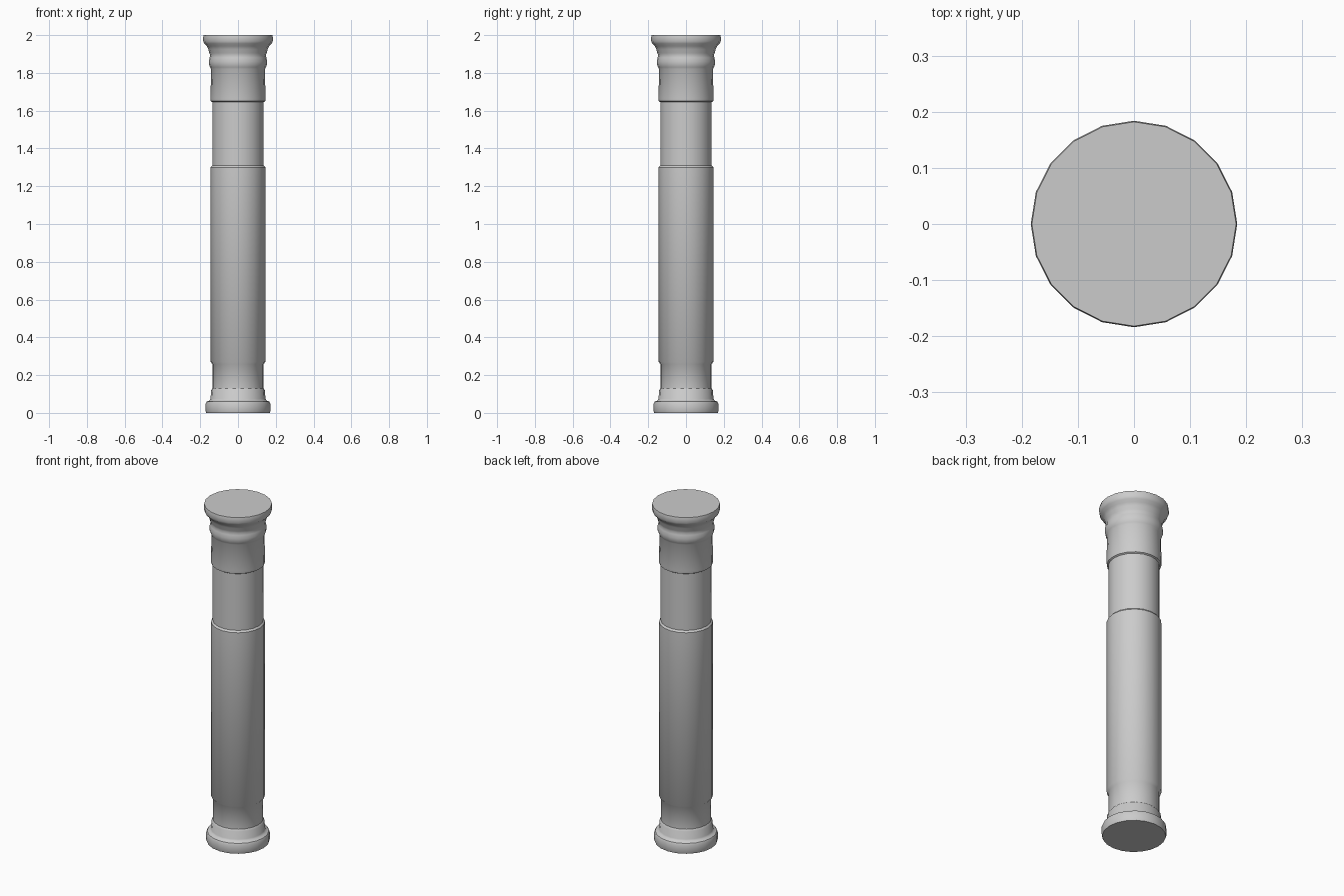
import bpy, bmesh, math

if "Cube" in bpy.data.objects:
    bpy.data.objects.remove(bpy.data.objects["Cube"])

SIDES = 20


def lathe(name, profile, cap_bottom=False, cap_top=False):
    """Revolve a list of (radius, z) points around the z axis."""
    bm = bmesh.new()
    rings = []
    for r, z in profile:
        rings.append([bm.verts.new((r * math.cos(2 * math.pi * i / SIDES),
                                    r * math.sin(2 * math.pi * i / SIDES), z))
                      for i in range(SIDES)])
    for a, b in zip(rings, rings[1:]):
        for i in range(SIDES):
            j = (i + 1) % SIDES
            bm.faces.new((a[i], a[j], b[j], b[i]))
    if cap_bottom:
        bm.faces.new(rings[0][::-1])
    if cap_top:
        bm.faces.new(rings[-1])
    mesh = bpy.data.meshes.new(name)
    bm.to_mesh(mesh)
    bm.free()
    obj = bpy.data.objects.new(name, mesh)
    bpy.context.collection.objects.link(obj)
    bpy.ops.object.select_all(action='DESELECT')
    obj.select_set(True)
    bpy.context.view_layer.objects.active = obj
    bpy.ops.object.shade_smooth_by_angle(angle=math.radians(40))
    return obj


# Stepped foot with a rounded plinth
lathe("base", [(0.168, 0), (0.171, 0.008), (0.171, 0.05), (0.166, 0.06),
               (0.152, 0.065), (0.145, 0.075), (0.143, 0.12), (0.135, 0.13)],
      cap_bottom=True)

# Shaft with a thicker sleeve in the middle
lathe("shaft", [(0.135, 0.13), (0.135, 0.258), (0.145, 0.27),
                (0.145, 1.30), (0.136, 1.31), (0.136, 1.645)])

# Capital: collar, rounded ring, hollow neck and flared top
lathe("capital", [(0.136, 1.645), (0.144, 1.65), (0.146, 1.665),
                  (0.142, 1.82), (0.148, 1.83), (0.153, 1.845),
                  (0.154, 1.86), (0.151, 1.88), (0.147, 1.893),
                  (0.152, 1.905), (0.157, 1.925), (0.165, 1.942),
                  (0.178, 1.955), (0.184, 1.968), (0.184, 1.99),
                  (0.182, 2.0)], cap_top=True)
